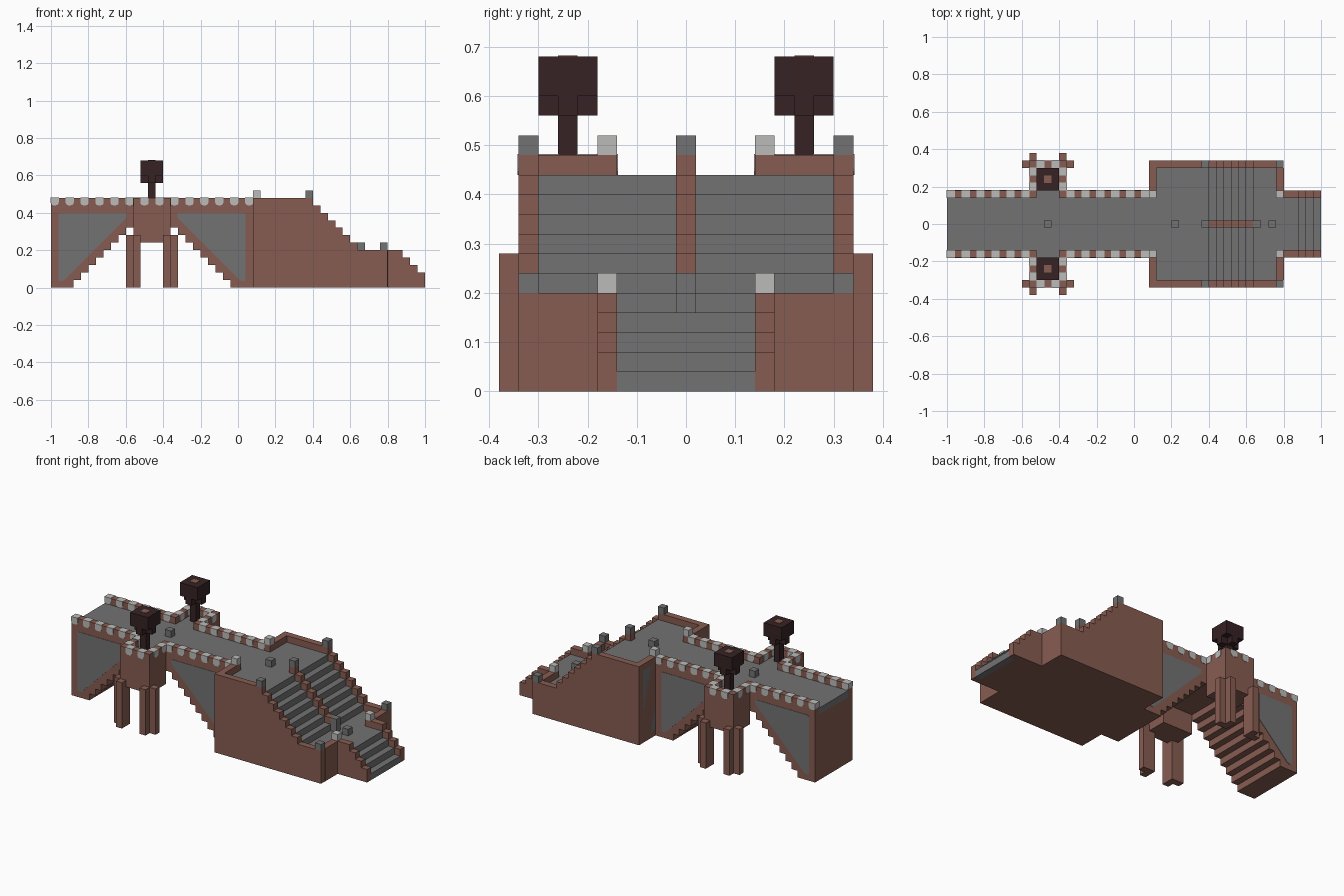
import bpy, bmesh
from mathutils import Vector

cube = bpy.data.objects.get("Cube")
if cube:
    bpy.data.objects.remove(cube)

U = 0.04      # block size
MID = -0.46   # centre of the arch


def material(name, rgb):
    m = bpy.data.materials.new(name)
    m.use_nodes = True
    m.diffuse_color = (*rgb, 1)
    m.node_tree.nodes["Principled BSDF"].inputs["Base Color"].default_value = (*rgb, 1)
    return m


brick = material("red_brown_brick", (0.245, 0.108, 0.083))
stone = material("grey_stone", (0.172, 0.170, 0.172))
pale = material("pale_stone", (0.50, 0.50, 0.49))
dark = material("dark_iron", (0.037, 0.016, 0.018))


def box(x0, x1, y0, y1, z0, z1):
    """A block given as a profile in x and z, swept over y."""
    return [(x0, z0), (x1, z0), (x1, z1), (x0, z1)], y0, y1


def part(name, mat, prisms, mirror=False, bevel=0, low_only=False, along_x=()):
    """Sweep profiles along y into one object; optionally mirror it across y = 0."""
    bm = bmesh.new()
    for n, (profile, a, b) in enumerate(prisms):
        for s in ((1, -1) if mirror else (1,)):
            near = [bm.verts.new((x, a * s, z)) for x, z in profile]
            far = [bm.verts.new((x, b * s, z)) for x, z in profile]
            faces = [bm.faces.new(near), bm.faces.new(far[::-1])]
            for i in range(len(near)):
                j = (i + 1) % len(near)
                faces.append(bm.faces.new((near[i], far[i], far[j], near[j])))
            bmesh.ops.recalc_face_normals(bm, faces=faces)
            if bevel:
                axis = Vector((1, 0, 0)) if n in along_x else Vector((0, 1, 0))
                low = min(v.co.z for v in near) + 1e-4
                edges = {e for f in faces for e in f.edges
                         if abs((e.verts[0].co - e.verts[1].co).normalized().dot(axis)) > 0.99
                         and (not low_only or max(v.co.z for v in e.verts) < low)}
                bmesh.ops.bevel(bm, geom=list(edges), offset=bevel, segments=3,
                                profile=0.5, affect='EDGES')
    me = bpy.data.meshes.new(name)
    bm.to_mesh(me)
    bm.free()
    me.materials.append(mat)
    ob = bpy.data.objects.new(name, me)
    bpy.context.collection.objects.link(ob)
    return ob


def stepped(x0, x1, z0, top, first, count, floor=0.0):
    """Profile from x0 to x1 at height top, dropping one block per step from x = first."""
    pts = [(x0, z0), (x0, top)]
    for i in range(count):
        x = first + i * U
        pts += [(x, top - i * U), (x, top - (i + 1) * U)]
    return pts + [(x1, top - count * U), (x1, z0)]


# Bridge body with a stepped arch below
arch = []
for i in range(9):
    arch += [(-0.88 + i * U, i * U), (-0.88 + i * U, (i + 1) * U)]
other_side = [(2 * MID - x, z) for x, z in reversed(arch)]
body = [(-1, 0.40), (-1, 0)] + arch + other_side + [(0.08, 0), (0.08, 0.40)]
part("bridge_arch", brick, [(body, -0.18, 0.18)])
part("bridge_deck", stone, [box(-1, 0.08, -0.14, 0.14, 0.40, 0.44),
                            box(-0.52, -0.40, 0.14, 0.30, 0.40, 0.44),
                            box(-0.52, -0.40, -0.30, -0.14, 0.40, 0.44)])

# Inset grey panels on both sides of the arch
panel = [(-0.96, 0.40), (-0.96, 0.035), (-0.935, 0.035), (-0.595, 0.375), (-0.595, 0.40)]
panels = [(panel, 0.178, 0.182),
          ([(2 * MID - x, z) for x, z in panel], 0.178, 0.182)]
part("side_panels", stone, panels, mirror=True, bevel=0.012)

# Balconies, their legs, and the railings
part("railings", brick, [box(-1, -0.52, 0.14, 0.18, 0.40, 0.48),
                         box(-0.40, 0.08, 0.14, 0.18, 0.40, 0.48)], mirror=True)
part("balconies", brick, [box(-0.56, -0.36, 0.18, 0.34, 0.24, 0.40),
                          box(-0.56, -0.52, 0.18, 0.34, 0.40, 0.48),
                          box(-0.40, -0.36, 0.18, 0.34, 0.40, 0.48),
                          box(-0.52, -0.40, 0.30, 0.34, 0.40, 0.48)], mirror=True)
legs = []
for s in (-1, 1):
    inner, middle, outer = (MID + s * d for d in (0.06, 0.10, 0.14))
    lo, hi = sorted((inner, middle))
    legs.append(box(lo, hi, 0.30, 0.34, 0, 0.24))
    legs.append(box(lo, hi, 0.34, 0.38, 0, 0.28))
    lo, hi = sorted((middle, outer))
    legs.append(box(lo, hi, 0.30, 0.34, 0, 0.28))
part("balcony_legs", brick, legs, mirror=True)

# Pale teeth on every second railing block
E = 0.002


def tooth(x, y):
    return box(x - E, x + U + E, y - E, y + U + E, 0.44, 0.48 + E)


teeth = [tooth(-1 + i * U, 0.14) for i in range(0, 27, 2) if i not in (12, 14)]
teeth += [tooth(x, 0.30) for x in (-0.52, -0.44)]
side = range(len(teeth), len(teeth) + 4)
teeth += [tooth(x, y) for x in (-0.56, -0.40) for y in (0.18, 0.26)]
part("railing_teeth", pale, teeth, mirror=True, bevel=0.015, low_only=True, along_x=side)

# Lamps on the balconies
part("lamps", dark, [box(MID - 0.02, MID + 0.02, 0.22, 0.26, 0.44, 0.56),
                     box(MID - 0.06, MID + 0.06, 0.22, 0.26, 0.56, 0.60),
                     box(MID - 0.02, MID + 0.02, 0.18, 0.22, 0.56, 0.60),
                     box(MID - 0.02, MID + 0.02, 0.26, 0.30, 0.56, 0.60),
                     box(MID - 0.06, MID + 0.06, 0.18, 0.30, 0.60, 0.68)], mirror=True)
part("lamp_caps", brick, [box(MID - 0.02, MID + 0.02, 0.22, 0.26, 0.67, 0.682)], mirror=True)

# Upper staircase: base, treads, side walls and end walls
part("stair_base", brick, [box(0.08, 0.80, -0.30, 0.30, 0, U),
                           box(0.80, 0.96, -0.14, 0.14, 0, U)])
part("upper_stairs", stone, [(stepped(0.08, 0.80, U, 0.44, 0.40, 7), -0.30, 0.30)])
part("stair_walls", brick, [(stepped(0.08, 0.80, 0, 0.48, 0.40, 7), 0.30, 0.34),
                            box(0.08, 0.12, 0.14, 0.30, 0, 0.48),
                            box(0.76, 0.801, 0.14, 0.30, 0, 0.20)], mirror=True)
part("middle_rail", brick, [(stepped(0.36, 0.64, 0.10, 0.48, 0.40, 6), -0.02, 0.02)])

# Lower staircase
part("lower_stairs", stone, [(stepped(0.80, 0.96, U, 0.16, 0.88, 2), -0.14, 0.14),
                             box(0.96, 1.0, -0.14, 0.14, 0, U)])
part("lower_stair_walls", brick, [(stepped(0.80, 1.0, 0, 0.20, 0.88, 3), 0.14, 0.18)],
     mirror=True)

# Posts
part("pale_posts", pale, [box(0.08, 0.12, 0.14, 0.18, 0.48, 0.52),
                          box(0.76, 0.80, 0.14, 0.18, 0.20, 0.24)], mirror=True)
part("corner_posts", stone, [box(0.36, 0.40, 0.30, 0.34, 0.48, 0.52),
                             box(0.76, 0.80, 0.30, 0.34, 0.20, 0.24)], mirror=True)
centre = [(-0.48, 0.44, 0.48), (0.20, 0.44, 0.48), (0.36, 0.48, 0.52),
          (0.64, 0.16, 0.24), (0.72, 0.16, 0.20)]
part("centre_posts", stone, [box(x, x + U, -0.02, 0.02, lo, hi) for x, lo, hi in centre])
